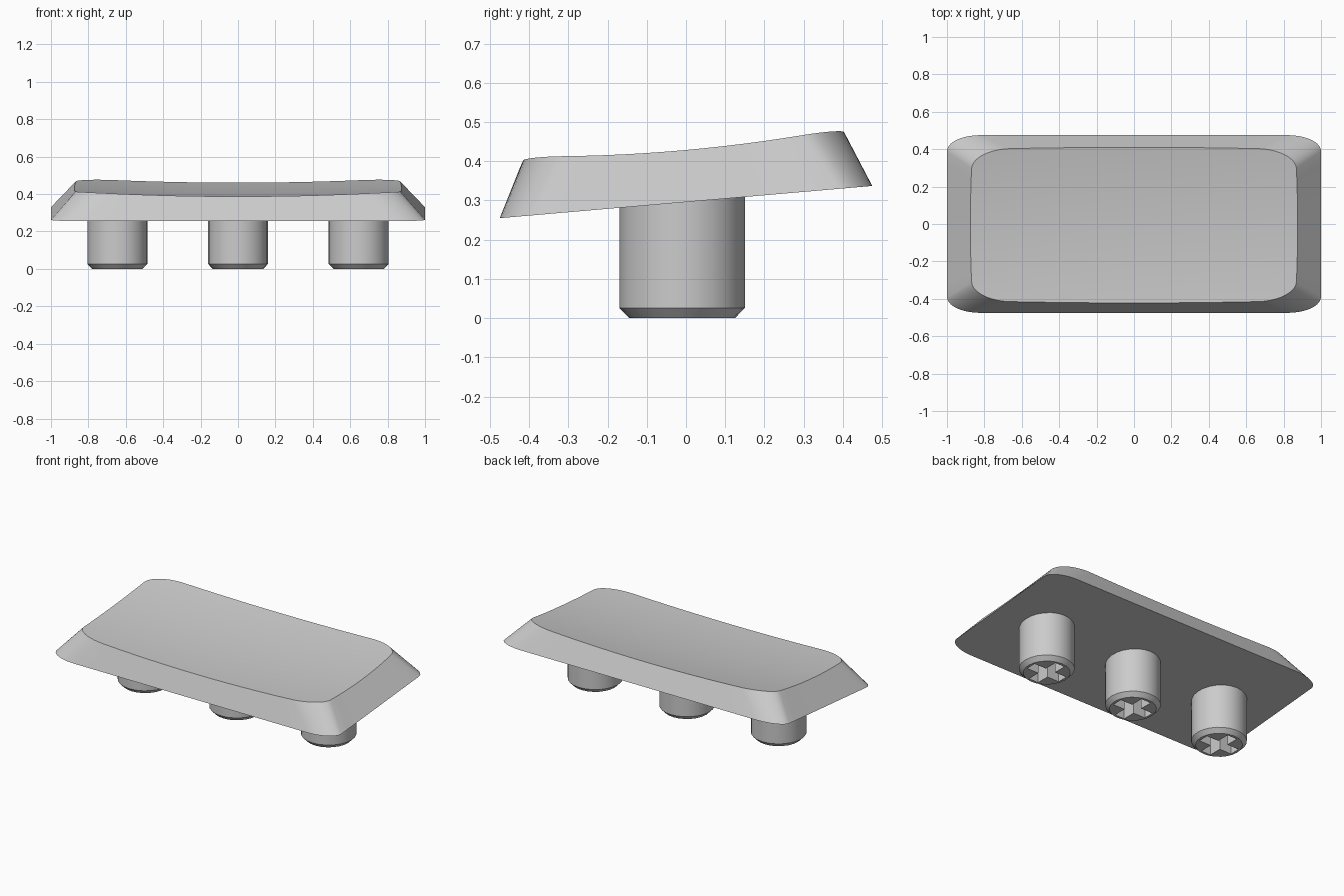
import bpy, bmesh, math

cube = bpy.data.objects.get("Cube")
if cube:
    bpy.data.objects.remove(cube, do_unlink=True)

grey = bpy.data.materials.new("light_grey")
grey.use_nodes = True
grey.diffuse_color = (0.6, 0.6, 0.6, 1)
grey.node_tree.nodes["Principled BSDF"].inputs["Base Color"].default_value = (0.6, 0.6, 0.6, 1)


def make_object(name, bm):
    bmesh.ops.recalc_face_normals(bm, faces=bm.faces[:])
    mesh = bpy.data.meshes.new(name)
    bm.to_mesh(mesh)
    bm.free()
    mesh.materials.append(grey)
    obj = bpy.data.objects.new(name, mesh)
    bpy.context.collection.objects.link(obj)
    return obj


def activate(obj):
    bpy.ops.object.select_all(action='DESELECT')
    obj.select_set(True)
    bpy.context.view_layer.objects.active = obj


def smooth(obj):
    activate(obj)
    bpy.ops.object.shade_smooth_by_angle(angle=math.radians(30))


def outline(hx, hy, rx, ry, bow=0.0, arc=10, side=12):
    """Rounded rectangle with elliptical corners and optionally bowed sides."""
    corners = []
    for q, (sx, sy) in enumerate([(1, 1), (-1, 1), (-1, -1), (1, -1)]):
        for i in range(arc + 1):
            a = (q + i / arc) * math.pi / 2
            corners.append((sx * (hx - rx) + rx * math.cos(a),
                            sy * (hy - ry) + ry * math.sin(a), i == arc))
    points = []
    for k, (x, y, last) in enumerate(corners):
        points.append((x, y))
        if last:
            nx, ny, _ = corners[(k + 1) % len(corners)]
            points += [(x + (nx - x) * t / side, y + (ny - y) * t / side)
                       for t in range(1, side)]
    return [(x * (1 + bow * (1 - (y / hy) ** 2) / hx),
             y * (1 + bow * (1 - (x / hx) ** 2) / hy)) for x, y in points]


def base_z(y):
    return 0.296 + 0.0865 * y


def dish_z(x, y):
    return 0.402 + 0.13 * y * y + 0.09 * y + 0.0235 * (x / 0.82) ** 2


def bridge(bm, a, b):
    n = len(a)
    for i in range(n):
        bm.faces.new((a[i], a[(i + 1) % n], b[(i + 1) % n], b[i]))


# Cap: tilted flat underside, sloping walls and a dished top
bm = bmesh.new()
bottom = [bm.verts.new((x, y, base_z(y))) for x, y in outline(1, 0.475, 0.18, 0.085)]
bm.faces.new(bottom[::-1])
top_shape = [(x, y - 0.006) for x, y in outline(0.863, 0.404, 0.2, 0.1, 0.012)]
ring = bottom
steps = 10
for s in range(steps, 0, -1):
    k = s / steps
    inner = [bm.verts.new((x * k, y * k, dish_z(x * k, y * k))) for x, y in top_shape]
    bridge(bm, ring, inner)
    ring = inner
centre = bm.verts.new((0, 0, dish_z(0, 0)))
for i in range(len(ring)):
    bm.faces.new((ring[i], ring[(i + 1) % len(ring)], centre))
smooth(make_object("cap", bm))


def cross_cutter(cx, cy, arm=0.118, half=0.034, depth=0.2):
    """Plus-shaped prism used to cut the socket in a stem."""
    bm = bmesh.new()
    quarter = [(arm, -half), (arm, half), (half, half)]
    points = []
    for _ in range(4):
        points += quarter
        quarter = [(-y, x) for x, y in quarter]
    low = [bm.verts.new((cx + x, cy + y, -0.05)) for x, y in points]
    high = [bm.verts.new((cx + x, cy + y, depth)) for x, y in points]
    bridge(bm, low, high)
    bm.faces.new(low[::-1])
    bm.faces.new(high)
    cutter = make_object("socket_cutter", bm)
    cutter.hide_render = True
    return cutter


# Stems: chamfered cylinders with a cross socket underneath
STEM_Y = -0.01
for name, cx in (("right_stem", -0.645), ("middle_stem", 0), ("left_stem", 0.645)):
    bm = bmesh.new()
    sides = 24
    rings = []
    for r, z in ((0.135, 0), (0.16, 0.026), (0.16, 0.33)):
        rings.append([bm.verts.new((cx + r * math.cos(math.tau * i / sides),
                                    STEM_Y + r * math.sin(math.tau * i / sides), z))
                      for i in range(sides)])
    bridge(bm, rings[0], rings[1])
    bridge(bm, rings[1], rings[2])
    bm.faces.new(rings[0][::-1])
    bm.faces.new(rings[2])
    stem = make_object(name, bm)
    cutter = cross_cutter(cx, STEM_Y)
    cut = stem.modifiers.new("socket", 'BOOLEAN')
    cut.operation = 'DIFFERENCE'
    cut.solver = 'EXACT'
    cut.object = cutter
    activate(stem)
    bpy.ops.object.modifier_apply(modifier=cut.name)
    bpy.data.objects.remove(cutter, do_unlink=True)
    smooth(stem)
